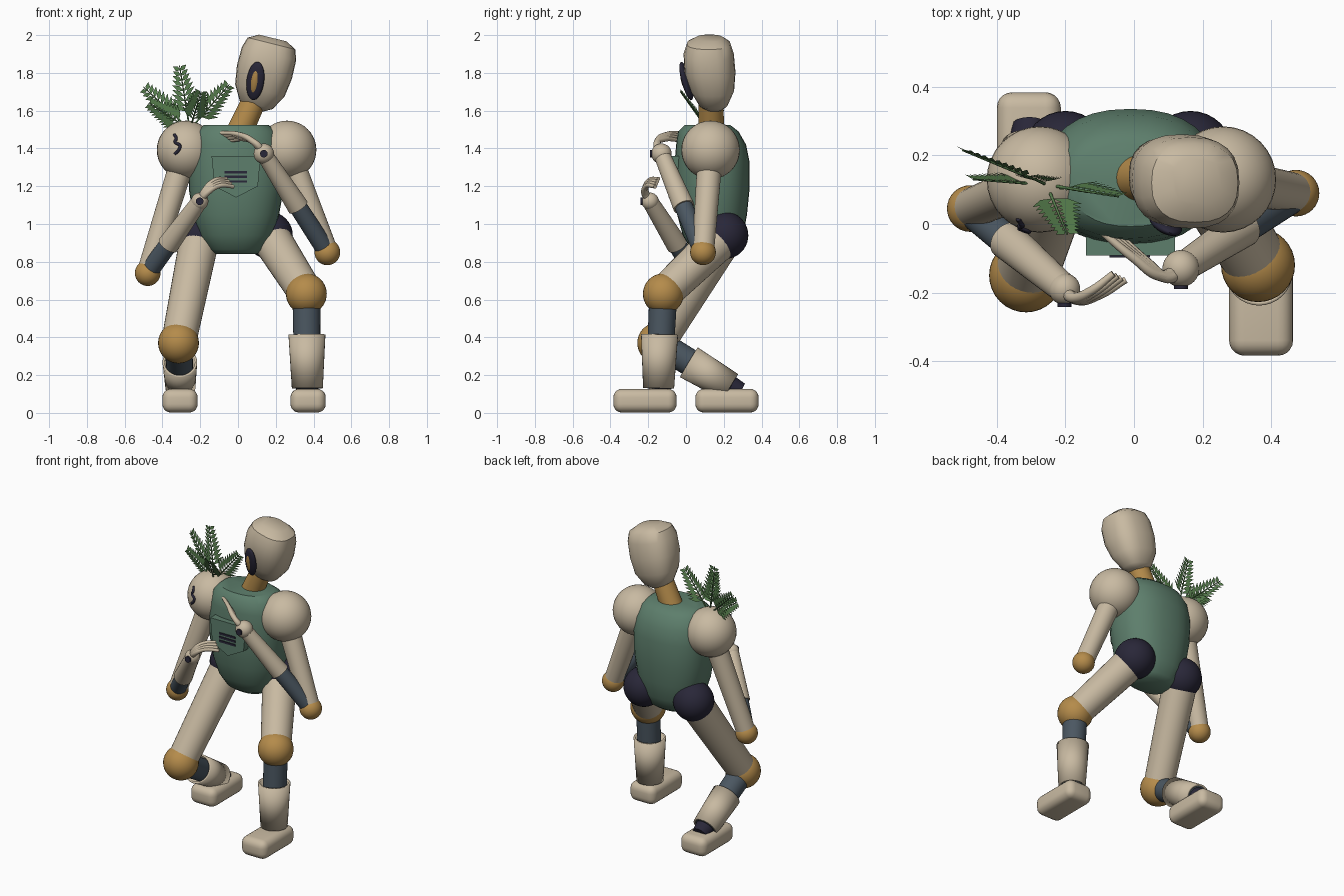
import bpy, bmesh, math
from mathutils import Vector, Matrix

cube = bpy.data.objects.get("Cube")
if cube:
    bpy.data.objects.remove(cube, do_unlink=True)


def material(name, color):
    m = bpy.data.materials.new(name)
    m.use_nodes = True
    m.diffuse_color = (*color, 1)
    m.node_tree.nodes["Principled BSDF"].inputs["Base Color"].default_value = (*color, 1)
    return m


BEIGE = material("warm beige", (0.58, 0.49, 0.36))
GREEN = material("body green", (0.11, 0.21, 0.15))
OCHRE = material("joint ochre", (0.46, 0.26, 0.07))
SLATE = material("slate blue", (0.07, 0.095, 0.12))
NAVY = material("dark navy", (0.022, 0.02, 0.04))
LEAF = material("leaf green", (0.09, 0.2, 0.07))
smooth = []


def finish(name, bm, mat, soft=True):
    bmesh.ops.recalc_face_normals(bm, faces=bm.faces)
    mesh = bpy.data.meshes.new(name)
    bm.to_mesh(mesh)
    bm.free()
    mesh.materials.append(mat)
    ob = bpy.data.objects.new(name, mesh)
    bpy.context.collection.objects.link(ob)
    if soft:
        smooth.append(ob)
    return ob


def ball(name, center, r, mat, frame=None):
    bm = bmesh.new()
    bmesh.ops.create_uvsphere(bm, u_segments=32, v_segments=20, radius=r,
                              matrix=frame or Matrix.Translation(center))
    return finish(name, bm, mat)


def limb(name, a, b, r1, r2, mat, hollow=False):
    a, b = Vector(a), Vector(b)
    d = b - a
    frame = Matrix.Translation((a + b) / 2) @ d.to_track_quat('Z', 'Y').to_matrix().to_4x4()
    bm = bmesh.new()
    bmesh.ops.create_cone(bm, segments=32, cap_ends=not hollow, radius1=r1, radius2=r2,
                          depth=d.length, matrix=frame)
    ob = finish(name, bm, mat)
    if hollow:
        mod = ob.modifiers.new("wall", 'SOLIDIFY')
        mod.thickness, mod.offset = 0.012, -1
    return ob


def loft(name, rings, frame, mat, sides=32, power=2.3):
    """Rings are height, half width, half depth, depth offset."""
    bm = bmesh.new()
    loops = []
    for h, rx, ry, oy in rings:
        loop = []
        for i in range(sides):
            c, s = (f(math.tau * i / sides) for f in (math.cos, math.sin))
            x = math.copysign(abs(c) ** (2 / power), c) * rx
            y = math.copysign(abs(s) ** (2 / power), s) * ry + oy
            loop.append(bm.verts.new(frame @ Vector((x, y, h))))
        loops.append(loop)
    for lo, hi in zip(loops, loops[1:]):
        for i in range(sides):
            j = (i + 1) % sides
            bm.faces.new((lo[i], lo[j], hi[j], hi[i]))
    bm.faces.new(loops[0])
    bm.faces.new(loops[-1])
    return finish(name, bm, mat)


def tube(name, points, r, mat, taper=1.0):
    cu = bpy.data.curves.new(name, 'CURVE')
    cu.dimensions, cu.bevel_depth, cu.bevel_resolution = '3D', r, 3
    cu.use_fill_caps = True
    sp = cu.splines.new('BEZIER')
    sp.bezier_points.add(len(points) - 1)
    for i, (bp, p) in enumerate(zip(sp.bezier_points, points)):
        bp.co = p
        bp.handle_left_type = bp.handle_right_type = 'AUTO'
        bp.radius = 1 + (taper - 1) * i / (len(points) - 1)
    cu.materials.append(mat)
    ob = bpy.data.objects.new(name, cu)
    bpy.context.collection.objects.link(ob)


def box(name, center, size, mat, bevel=0.0):
    bm = bmesh.new()
    bmesh.ops.create_cube(bm, size=1, matrix=Matrix.Translation(center) @ Matrix.Diagonal((*size, 1)))
    if bevel:
        bmesh.ops.bevel(bm, geom=bm.edges[:], offset=bevel, segments=5, profile=0.5, affect='EDGES')
    return finish(name, bm, mat)


# Torso
loft("torso", [(0.84, 0.11, 0.085, 0.01), (0.865, 0.15, 0.12, 0.01), (0.94, 0.195, 0.16, 0.005),
               (1.05, 0.228, 0.185, 0), (1.18, 0.25, 0.198, 0), (1.33, 0.253, 0.198, 0),
               (1.42, 0.242, 0.185, -0.005), (1.49, 0.215, 0.16, -0.02), (1.525, 0.17, 0.12, -0.025)],
     Matrix.Translation((-0.01, 0.138, 0)), GREEN)

# Chest pocket and vent bars
bm = bmesh.new()
outline = [(-0.14, 1.36), (0.12, 1.36), (0.105, 1.2), (-0.01, 1.14), (-0.125, 1.2)]
face = bm.faces.new([bm.verts.new((x, -0.092, z)) for x, z in outline])
ext = bmesh.ops.extrude_face_region(bm, geom=[face])
bmesh.ops.translate(bm, vec=(0, 0.06, 0), verts=[v for v in ext["geom"] if isinstance(v, bmesh.types.BMVert)])
finish("chest_pocket", bm, GREEN)
for i in range(3):
    box(f"vent_bar_{i}", (-0.012, -0.094, 1.225 + 0.025 * i), (0.118, 0.009, 0.013), NAVY)

# Neck and head, leaning to the left
limb("neck", (0.0, 0.135, 1.47), (0.12, 0.13, 1.73), 0.07, 0.062, OCHRE)
lean = Matrix.Translation((0.14, 0.125, 1.805)) @ Matrix.Rotation(math.radians(14), 4, 'Y')
loft("head", [(-0.205, 0.045, 0.04, 0.025), (-0.18, 0.09, 0.075, 0.02), (-0.1, 0.135, 0.115, 0.015),
              (0, 0.15, 0.135, 0.002), (0.1, 0.148, 0.133, -0.005), (0.155, 0.13, 0.115, -0.005),
              (0.185, 0.075, 0.07, 0)], lean, BEIGE, sides=24, power=2.5)

# Oval face plate, turned towards the right
n = Vector((-0.31, -0.95, -0.22)).normalized()
up = Vector((0.22, 0, 1))
up = (up - n * n.dot(up)).normalized()
turn = Matrix((up.cross(n), up, n)).transposed().to_4x4()
for name, size, mat in (("face_rim", (0.048, 0.106, 0.022), NAVY), ("face_inlay", (0.027, 0.08, 0.027), OCHRE)):
    ball(name, None, 1, mat, Matrix.Translation((0.092, 0.002, 1.757)) @ turn @ Matrix.Diagonal((*size, 1)))


# Arms with wrist, bolt and four fingers each
def arm(side, shoulder, elbow, wrist, split, wrist_r, knuckles, spread):
    s, e, w = Vector(shoulder), Vector(elbow), Vector(wrist)
    ball(side + "_shoulder", s, 0.155, BEIGE)
    limb(side + "_upper_arm", s, e, 0.067, 0.058, BEIGE)
    ball(side + "_elbow", e, 0.068, OCHRE)
    limb(side + "_inner_forearm", e, e.lerp(w, split + 0.1), 0.05, 0.048, SLATE)
    limb(side + "_forearm_sleeve", e.lerp(w, split), w, 0.057, 0.043, BEIGE)
    ball(side + "_wrist", w, wrist_r, BEIGE)
    limb(side + "_wrist_bolt", w, w + Vector((0, -wrist_r - 0.006, 0)), 0.02, 0.02, NAVY)
    for i in range(4):
        pts = [w] + [Vector(k) + Vector(spread) * i * (j + 1) / 3 for j, k in enumerate(knuckles)]
        tube(f"{side}_finger_{i}", pts, 0.02, BEIGE, 0.5)


arm("left", (0.26, 0.13, 1.392), (0.473, 0.09, 0.85), (0.137, -0.13, 1.372), 0.46, 0.054,
    [(0.075, -0.15, 1.44), (0.0, -0.1, 1.475), (-0.1, -0.018, 1.482)], (0.02, -0.006, -0.013))
arm("right", (-0.275, 0.13, 1.392), (-0.478, 0.045, 0.74), (-0.203, -0.19, 1.12), 0.39, 0.046,
    [(-0.175, -0.215, 1.18), (-0.125, -0.195, 1.23), (-0.06, -0.145, 1.24)], (0.012, -0.006, -0.014))


# Legs with a hollow shin sleeve and rounded foot
def leg(side, hip, knee, ankle, top, bottom, r_top, r_bottom, foot):
    ball(side + "_hip", hip, 0.125, NAVY)
    limb(side + "_thigh", hip, knee, 0.105, 0.092, BEIGE)
    ball(side + "_knee", knee, 0.108, OCHRE)
    limb(side + "_inner_shin", knee, bottom, 0.074, 0.068, SLATE)
    limb(side + "_shin_sleeve", top, bottom, r_top, r_bottom, BEIGE, hollow=True)
    limb(side + "_ankle", bottom, ankle, 0.06, 0.05, NAVY)
    box(side + "_foot", foot, (0.187, 0.335, 0.125), BEIGE, 0.045)


leg("left", (0.165, 0.205, 0.94), (0.362, -0.12, 0.63), (0.367, -0.145, 0.09),
    (0.365, -0.14, 0.415), (0.367, -0.145, 0.13), 0.098, 0.082, (0.371, -0.217, 0.0645))
leg("right", (-0.2, 0.205, 0.94), (-0.315, -0.15, 0.37), (-0.305, 0.29, 0.11),
    (-0.308, 0.015, 0.268), (-0.305, 0.235, 0.137), 0.092, 0.08, (-0.307, 0.217, 0.0645))

# Painted squiggle on the right shoulder
marks = []
for x, z in [(-0.337, 1.475), (-0.327, 1.45), (-0.333, 1.435), (-0.308, 1.415), (-0.312, 1.395), (-0.335, 1.37)]:
    depth = math.sqrt(0.155 ** 2 - (x + 0.275) ** 2 - (z - 1.392) ** 2)
    marks.append((x, 0.13 - depth, z))
tube("shoulder_mark", marks, 0.008, NAVY)


# Fern fronds growing from the right shoulder
def frond(name, tip, pairs=9):
    base, tip = Vector((-0.255, 0.115, 1.5)), Vector(tip)
    d = (tip - base).normalized()
    side = d.cross(Vector((0, 1, 0.25))).normalized()
    lift = side.cross(d)
    tube(name + "_stem", [base, base.lerp(tip, 0.5), tip], 0.005, LEAF, 0.5)
    bm = bmesh.new()
    for i in range(pairs):
        t = i / (pairs - 1)
        root = base.lerp(tip, 0.28 + 0.64 * t)
        length = 0.095 - 0.05 * t
        for s in (-1, 1):
            out = (side * s * 0.8 + d * 0.6 + lift * 0.15).normalized()
            across = (d - out * out.dot(d)).normalized() * 0.013
            mid = root + out * length * 0.45
            bm.faces.new([bm.verts.new(p) for p in (root, mid + across, root + out * length, mid - across)])
    finish(name + "_leaflets", bm, LEAF, soft=False)


for i, tip in enumerate([(-0.31, 0.14, 1.84), (-0.5, 0.215, 1.725), (-0.47, 0.13, 1.64),
                         (-0.045, 0.08, 1.74), (-0.195, -0.03, 1.7)]):
    frond(f"fern_{i}", tip)

# Turn curves into meshes and shade everything smooth
bpy.ops.object.select_all(action='DESELECT')
curves = [o for o in bpy.context.collection.objects if o.type == 'CURVE']
for o in curves:
    o.select_set(True)
bpy.context.view_layer.objects.active = curves[0]
bpy.ops.object.convert(target='MESH')
for o in smooth:
    o.select_set(True)
bpy.ops.object.shade_smooth_by_angle(angle=math.radians(40))
